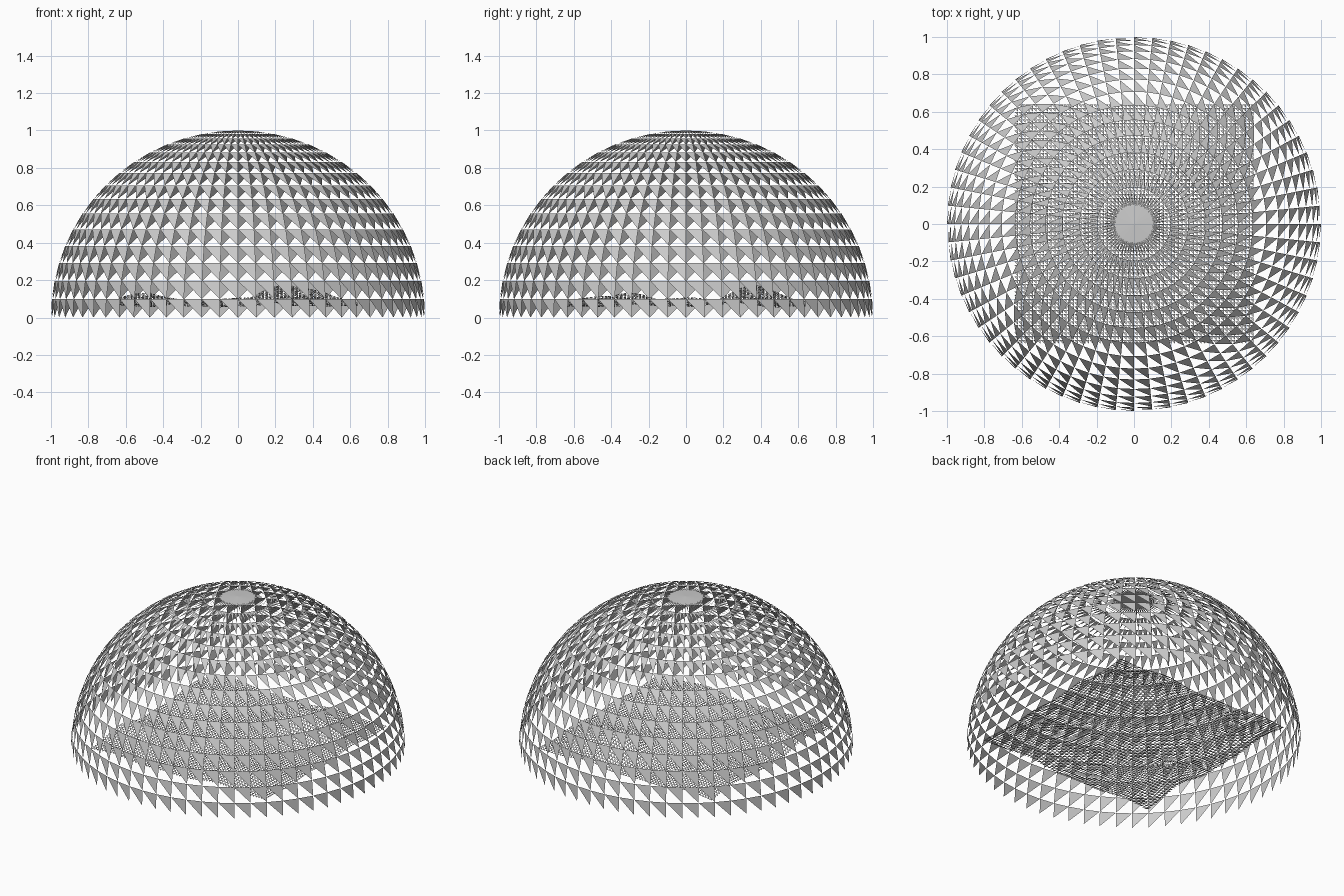
import bpy
from math import sin, cos, pi, exp

if "Cube" in bpy.data.objects:
    bpy.data.objects.remove(bpy.data.objects["Cube"])


def half_lattice(name, cols, rows, point, extra=None):
    """Lattice of cells in which each cell holds only its upper-right triangle."""
    verts = [point(c, r) for r in range(rows + 1) for c in range(cols + 1)]
    idx = lambda c, r: r * (cols + 1) + c
    faces = [(idx(c + 1, r), idx(c + 1, r + 1), idx(c, r + 1))
             for r in range(rows) for c in range(cols)]
    if extra:
        extra(verts, faces, idx)
    mesh = bpy.data.meshes.new(name)
    mesh.from_pydata(verts, [], faces)
    mesh.update()
    obj = bpy.data.objects.new(name, mesh)
    bpy.context.collection.objects.link(obj)
    return obj


# Dome: 64 segments, 16 even rings, the last one a closed fan at the top
SEG, RINGS = 64, 15
STEP = 2 * pi / SEG


def dome_point(c, r):
    a, e = c * STEP, r * STEP
    return (cos(a) * cos(e), sin(a) * cos(e), sin(e))


def cap(verts, faces, idx):
    verts.append((0, 0, 1))
    apex = len(verts) - 1
    faces.extend((idx(c, RINGS), idx(c + 1, RINGS), apex) for c in range(SEG))


half_lattice("sky_dome", SEG, RINGS, dome_point, cap)

# Terrain: square sheet with gentle hills (x, y, height, spread)
CELLS, HALF = 64, 0.64
HILLS = [(0.23, 0.38, 0.10, 0.17), (-0.5, -0.3, 0.065, 0.17),
         (0.45, 0.3, 0.055, 0.14), (-0.45, 0.35, 0.045, 0.2),
         (0.3, -0.4, 0.045, 0.2), (0.0, 0.0, 0.03, 0.25)]


def ground_point(c, r):
    x = HALF * (2 * c / CELLS - 1)
    y = HALF * (2 * r / CELLS - 1)
    z = 0.066 + 0.010 * sin(7 * x + 2) * cos(6 * y) + 0.006 * sin(17 * x) * sin(15 * y + 1)
    z += sum(h * exp(-((x - hx) ** 2 + (y - hy) ** 2) / s ** 2) for hx, hy, h, s in HILLS)
    return (x, y, z)


half_lattice("terrain", CELLS, CELLS, ground_point)
